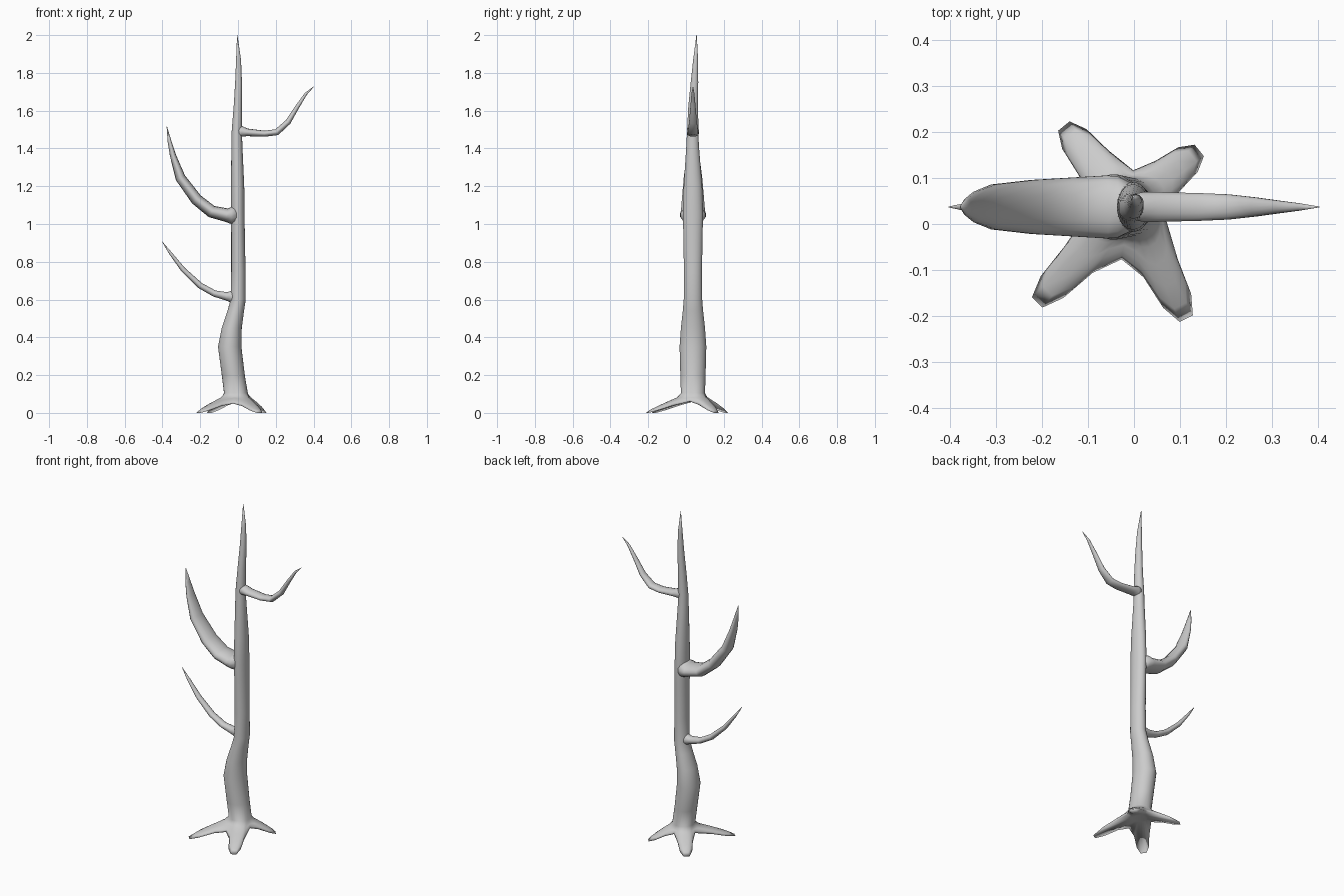
import bpy, bmesh, math
from mathutils import Vector

if "Cube" in bpy.data.objects:
    bpy.data.objects.remove(bpy.data.objects["Cube"])

YC = 0.037  # depth of the trunk axis


def loft(name, rings):
    """Skin a stack of equal-sized rings, cap both ends, shade smooth."""
    bm = bmesh.new()
    loops = [[bm.verts.new(p) for p in ring] for ring in rings]
    n = len(loops[0])
    for a, b in zip(loops, loops[1:]):
        for i in range(n):
            j = (i + 1) % n
            bm.faces.new((a[i], a[j], b[j], b[i]))
    bm.faces.new(loops[0])
    bm.faces.new(loops[-1])
    bmesh.ops.recalc_face_normals(bm, faces=bm.faces)
    me = bpy.data.meshes.new(name)
    bm.to_mesh(me)
    bm.free()
    for p in me.polygons:
        p.use_smooth = True
    ob = bpy.data.objects.new(name, me)
    bpy.context.collection.objects.link(ob)
    return ob


# Root layout: direction (degrees), length from the trunk axis
ROOTS = [(-63, 0.272), (39, 0.195), (129, 0.226), (226, 0.288)]
VALLEY_R = [0.115, 0.078, 0.08, 0.08]  # skirt radius before each root
BASE = Vector((-0.01, YC))
angles, outline, lengths = [], [], []
for i, (deg, R) in enumerate(ROOTS):
    prev = ROOTS[i - 1][0] - (360 if i == 0 else 0)
    nxt = ROOTS[(i + 1) % 4][0] + (360 if i == 3 else 0)
    v0, v1 = math.radians((prev + deg) / 2), math.radians((deg + nxt) / 2)
    d = Vector((math.cos(math.radians(deg)), math.sin(math.radians(deg))))
    side = Vector((-d.y, d.x))
    angles += [v0 + (v1 - v0) * k / 7 for k in range(7)]
    outline.append(Vector((math.cos(v0), math.sin(v0))) * VALLEY_R[i])
    for a, w in [(0.55, -.042), (0.84, -.034), (1, -.016),
                 (1, .016), (0.84, .034), (0.55, .042)]:
        outline.append(d * (R * a) + side * w)
    lengths += [R] * 7


def trunk_ring(xc, z, rx, ry, yc=YC):
    return [(xc + rx * math.cos(a), yc + ry * math.sin(a), z) for a in angles]


def skirt_ring(t):
    ring = []
    for k, (a, o, R) in enumerate(zip(angles, outline, lengths)):
        p = Vector((math.cos(a), math.sin(a))) * 0.066
        p = p.lerp(o, t)
        under = 0.06 * min(1, max(0, 1 - (p.length - 0.08) / (R - 0.08)))
        ring.append((BASE.x + p.x, BASE.y + p.y, under + 0.026 * math.sqrt(1 - t)))
    return ring


# Trunk with root skirt, from the underside up to the tip
rings = [trunk_ring(-0.01, 0.06, 0.045, 0.045)]
rings += [skirt_ring(t) for t in (1, 0.85, 0.6, 0.35, 0.15)]
for xc, z, rx, ry, yc in [
        (-.011, .105, .063, .064, YC), (-.025, .2, .061, .067, YC),
        (-.044, .35, .062, .071, YC), (-.033, .45, .053, .064, YC),
        (-.012, .54, .044, .054, YC), (.001, .6, .040, .049, YC),
        (.002, .75, .038, .048, YC), (0, .95, .036, .051, YC),
        (-.001, 1.05, .036, .054, YC), (-.002, 1.2, .035, .049, YC),
        (-.006, 1.42, .029, .033, .035), (-.006, 1.5, .027, .030, .036),
        (-.001, 1.62, .022, .026, .038), (.003, 1.75, .018, .020, .045),
        (.003, 1.87, .013, .013, .051), (-.004, 2.0, .001, .001, .056)]:
    rings.append(trunk_ring(xc, z, rx, ry, yc))
loft("trunk_and_roots", rings)


def branch(name, pts, sides=14):
    """Sweep an ellipse along a path in the xz plane; pts: x, z, in-plane r, depth r."""
    rings = []
    for i, (x, z, r, ry) in enumerate(pts):
        a, b = pts[max(i - 1, 0)], pts[min(i + 1, len(pts) - 1)]
        t = Vector((b[0] - a[0], b[1] - a[1])).normalized()
        rings.append([(x - t.y * r * math.cos(u), YC + ry * math.sin(u),
                       z + t.x * r * math.cos(u))
                      for u in (2 * math.pi * k / sides for k in range(sides))])
    loft(name, rings)


# Branches
branch("lower_left_branch", [
    (0, .615, .040, .035), (-.035, .616, .032, .030), (-.06, .617, .022, .026),
    (-.125, .632, .017, .023), (-.2, .674, .016, .021), (-.29, .758, .013, .017),
    (-.355, .842, .008, .011), (-.402, .907, .001, .001)])
branch("middle_left_branch", [
    (0, 1.045, .055, .050), (-.036, 1.046, .046, .068), (-.06, 1.047, .036, .070),
    (-.14, 1.066, .033, .065), (-.22, 1.13, .031, .060), (-.305, 1.245, .027, .050),
    (-.345, 1.365, .016, .034), (-.363, 1.44, .010, .020), (-.377, 1.517, .001, .002)])
branch("upper_right_branch", [
    (-.005, 1.49, .036, .028), (.02, 1.49, .028, .033), (.05, 1.485, .020, .033),
    (.14, 1.478, .016, .031), (.205, 1.486, .017, .028), (.265, 1.54, .015, .021),
    (.315, 1.622, .011, .014), (.36, 1.69, .007, .008), (.402, 1.728, .001, .001)])
